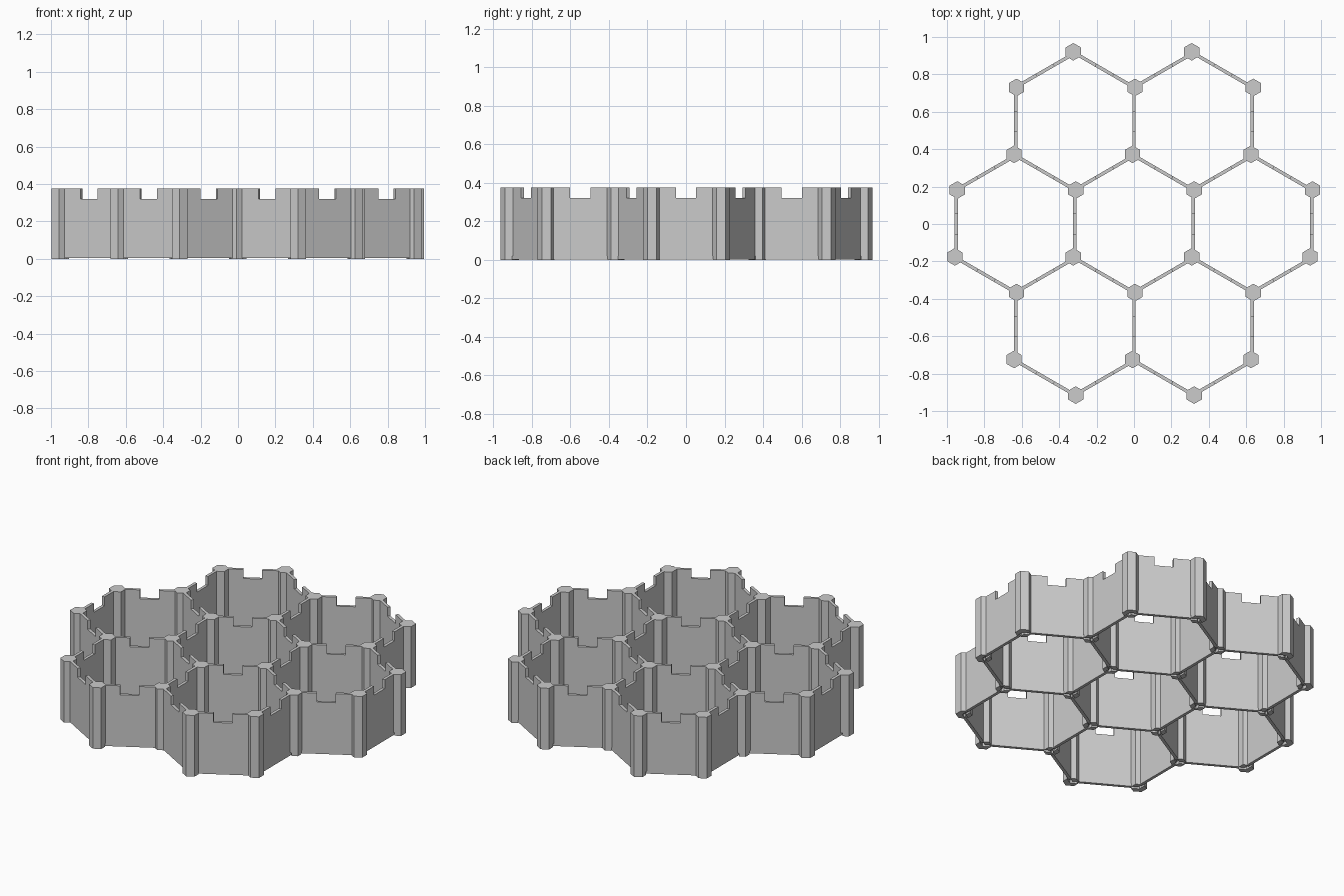
import bpy, bmesh, math
from mathutils import Vector, Matrix

if "Cube" in bpy.data.objects:
    bpy.data.objects.remove(bpy.data.objects["Cube"])

SIDE, HEIGHT = 0.3655, 0.375
PITCH = SIDE * math.sqrt(3)
WALL, NOTCH, NOTCH_Z = 0.018, 0.105, 0.32
PILLAR_R = 0.047


def add_prism(bm, outline, matrix, depth):
    """Closed prism from a 3D outline, extruded along a vector."""
    verts = [bm.verts.new(matrix @ Vector(p)) for p in outline]
    face = bm.faces.new(verts)
    out = bmesh.ops.extrude_face_region(bm, geom=[face])
    moved = [g for g in out["geom"] if isinstance(g, bmesh.types.BMVert)]
    bmesh.ops.translate(bm, verts=moved, vec=matrix.to_3x3() @ Vector(depth))


def finish(bm, name):
    bmesh.ops.recalc_face_normals(bm, faces=bm.faces)
    mesh = bpy.data.meshes.new(name)
    bm.to_mesh(mesh)
    bm.free()
    obj = bpy.data.objects.new(name, mesh)
    bpy.context.collection.objects.link(obj)
    return obj


# Honeycomb of seven cells: collect shared corners and edges
centres = [(-PITCH, 0), (0, 0), (PITCH, 0)]
centres += [(sx * PITCH / 2, sy * 1.5 * SIDE) for sx in (-1, 1) for sy in (-1, 1)]
corners, edges = {}, set()
for cx, cy in centres:
    ring = []
    for i in range(6):
        a = math.radians(30 + 60 * i)
        p = Vector((cx + SIDE * math.cos(a), cy + SIDE * math.sin(a), 0))
        key = (round(p.x * 100), round(p.y * 100))
        for k in corners:
            if (corners[k][0] - p).length < 0.02:
                key = k
        if key not in corners:
            # corners with even index sit at the upper end of an upright wall
            corners[key] = (p, i % 2 == 0)
        ring.append(key)
    for i in range(6):
        edges.add(tuple(sorted((ring[i], ring[(i + 1) % 6]))))

# Seating play: the two corner kinds are shifted slightly
place = {k: p + (Vector((0.005, -0.001, 0)) if up else Vector((-0.008, 0.007, 0)))
         for k, (p, up) in corners.items()}

# Thin walls, each with a notch in the top edge
walls = bmesh.new()
slots = bmesh.new()
half = SIDE / 2 - 0.03
n = NOTCH / 2
profile = [(-half, 0, 0.003), (half, 0, 0.003), (half, 0, HEIGHT), (n, 0, HEIGHT),
           (n, 0, NOTCH_Z), (-n, 0, NOTCH_Z), (-n, 0, HEIGHT), (-half, 0, HEIGHT)]
for ka, kb in sorted(edges):
    a, b = corners[ka][0], corners[kb][0]
    d = b - a
    rot = Matrix.Rotation(math.atan2(d.y, d.x), 4, 'Z')
    m = Matrix.Translation((a + b) / 2) @ rot @ Matrix.Translation((0, -WALL / 2, 0))
    add_prism(walls, profile, m, (0, WALL, 0))
    # slot in the foot of each pillar the wall meets
    for key, ang in ((ka, 0), (kb, math.pi)):
        sm = Matrix.Translation(place[key]) @ rot @ Matrix.Rotation(ang, 4, 'Z')
        w = WALL / 2
        add_prism(slots, [(-0.005, -w, -0.02), (0.06, -w, -0.02),
                          (0.06, w, -0.02), (-0.005, w, -0.02)], sm, (0, 0, 0.04))
finish(walls, "notched_walls")

# Hexagonal corner pillars
pillars = bmesh.new()
hexagon = [(PILLAR_R * math.cos(math.radians(30 + 60 * i)),
            PILLAR_R * math.sin(math.radians(30 + 60 * i)), 0) for i in range(6)]
for p in place.values():
    add_prism(pillars, hexagon, Matrix.Translation(p), (0, 0, HEIGHT))
pillar_obj = finish(pillars, "corner_pillars")

cutter = finish(slots, "slot_cutter")
cutter.hide_render = True
cutter.hide_set(True)
mod = pillar_obj.modifiers.new("foot_slots", 'BOOLEAN')
mod.operation = 'DIFFERENCE'
mod.solver = 'EXACT'
mod.use_self = True
mod.object = cutter
bpy.context.view_layer.objects.active = pillar_obj
bpy.ops.object.modifier_apply(modifier=mod.name)
bpy.data.objects.remove(cutter)
